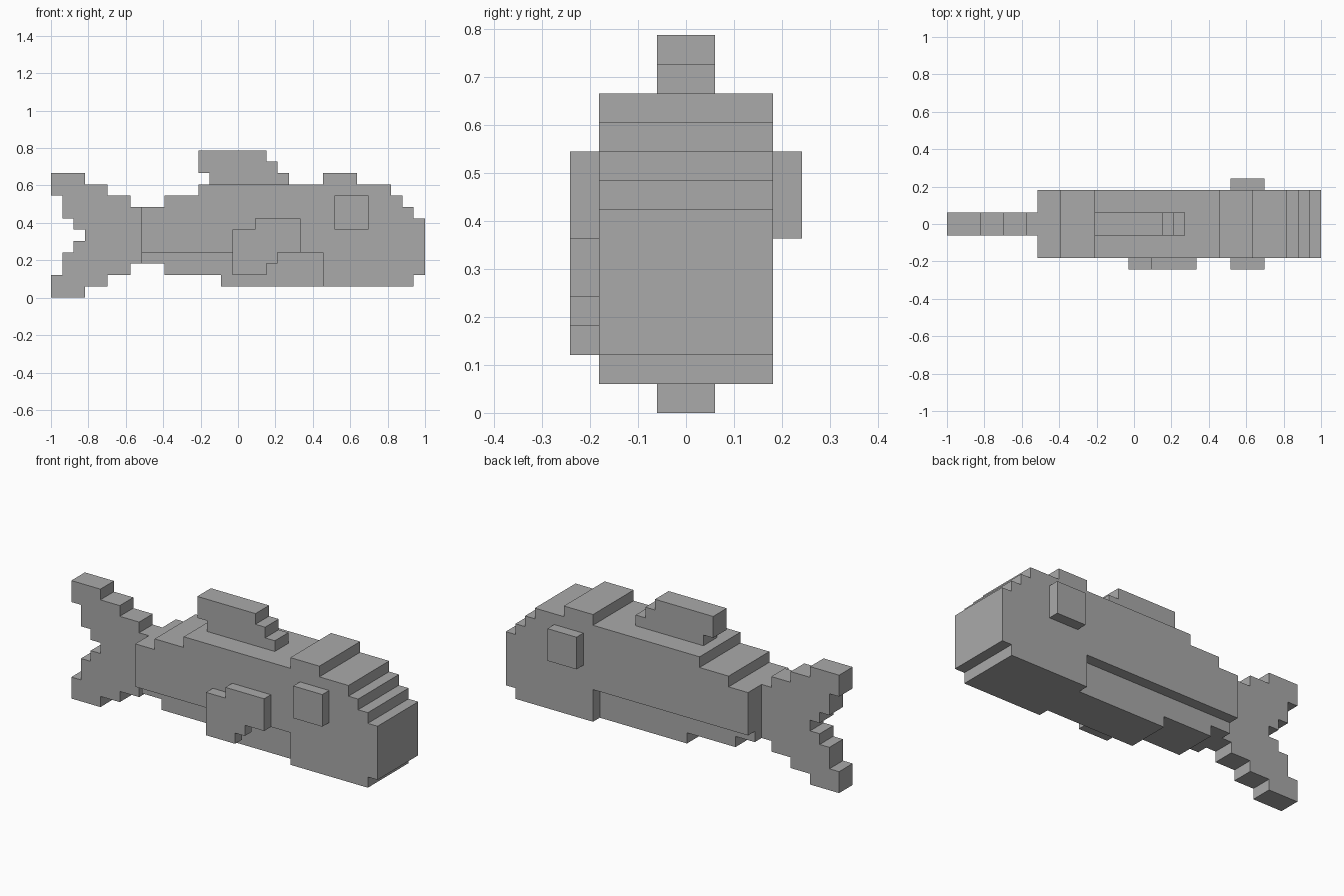
import bpy, bmesh

if "Cube" in bpy.data.objects:
    bpy.data.objects.remove(bpy.data.objects["Cube"])

UNIT = 2 / 33  # one block of the grid

grey = bpy.data.materials.new("plain_grey")
grey.diffuse_color = (0.4, 0.4, 0.4, 1)
grey.use_nodes = True
grey.node_tree.nodes["Principled BSDF"].inputs["Base Color"].default_value = grey.diffuse_color


def stepped_plate(name, start, steps, y0, y1):
    """Extrude a blocky side outline. steps alternate horizontal and vertical
    destinations (x, z, x, z ...) starting at (x, z); closes back to start."""
    pos = list(start)
    points = [tuple(pos)]
    for i, value in enumerate(steps):
        pos[i % 2] = value
        points.append(tuple(pos))
    bm = bmesh.new()
    verts = [bm.verts.new(((x - 16.5) * UNIT, y0 * UNIT, z * UNIT)) for x, z in points]
    face = bm.faces.new(verts)
    side = bmesh.ops.extrude_face_region(bm, geom=[face])
    moved = [v for v in side["geom"] if isinstance(v, bmesh.types.BMVert)]
    bmesh.ops.translate(bm, verts=moved, vec=(0, (y1 - y0) * UNIT, 0))
    bmesh.ops.recalc_face_normals(bm, faces=bm.faces)
    mesh = bpy.data.meshes.new(name)
    bm.to_mesh(mesh)
    bm.free()
    mesh.materials.append(grey)
    obj = bpy.data.objects.new(name, mesh)
    bpy.context.collection.objects.link(obj)
    return obj


# Upper body and full-depth head, from the tail root round to the back
stepped_plate("body_and_head", (8, 4),
              [24, 1, 32, 2, 33, 7, 32, 8, 31, 9, 30, 10, 27, 11, 24, 10, 13, 9, 10, 8, 8],
              -3, 3)

# Narrower belly under the body
stepped_plate("belly", (8, 3), [10, 2, 15, 1, 24, 4, 8], -2, 2)

# Forked tail fin
stepped_plate("tail_fin", (0, 0),
              [3, 1, 5, 2, 7, 3, 8, 8, 7, 9, 5, 10, 3, 11, 0, 9, 1, 7, 2, 6, 3, 5, 2, 4, 1, 2, 0],
              -1, 1)

# Dorsal fin on the back
stepped_plate("dorsal_fin", (14, 10), [21, 11, 20, 12, 19, 13, 13, 11, 14], -1, 1)

# Single side fin on the front flank
stepped_plate("side_fin", (16, 2), [19, 3, 20, 4, 22, 7, 18, 6, 16], -4, -3)

# Eyes on both sides of the head
for side, y in (("front", -4), ("back", 3)):
    stepped_plate(side + "_eye", (25, 6), [28, 9, 25], y, y + 1)
